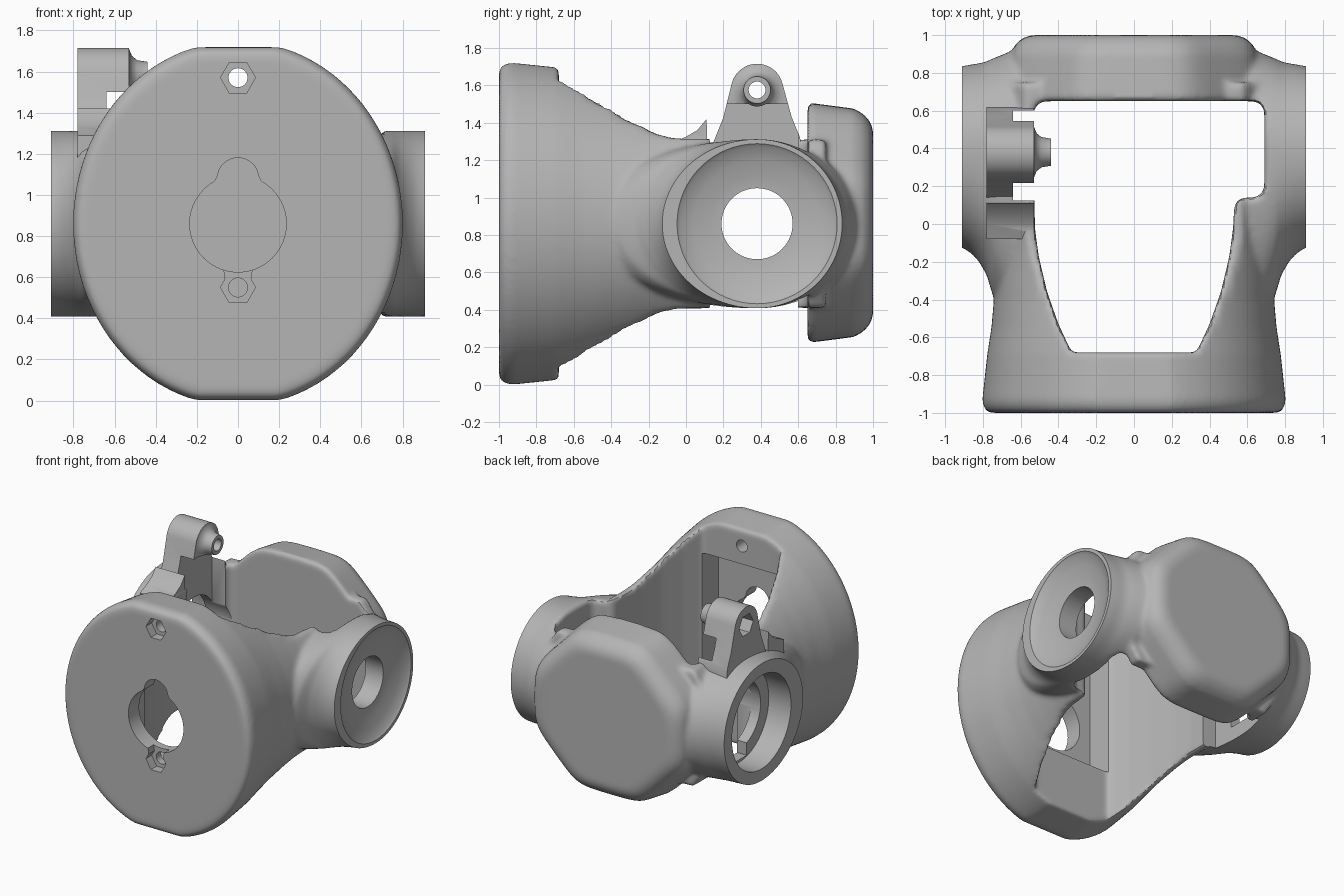
import bpy, bmesh, math
from mathutils import Vector

if "Cube" in bpy.data.objects:
    bpy.data.objects.remove(bpy.data.objects["Cube"])

CZ, HY = 0.86, 0.38          # mid height, hub axis position in y

grey = bpy.data.materials.new("plain grey")
grey.diffuse_color = (0.46, 0.46, 0.46, 1)
grey.use_nodes = True
grey.node_tree.nodes["Principled BSDF"].inputs["Base Color"].default_value = grey.diffuse_color


def loft(name, rings):
    """Skin a list of equal-length rings and cap both ends."""
    bm = bmesh.new()
    vs = [[bm.verts.new(p) for p in r] for r in rings]
    n = len(vs[0])
    for a, b in zip(vs, vs[1:]):
        for i in range(n):
            bm.faces.new((a[i], a[(i + 1) % n], b[(i + 1) % n], b[i]))
    bm.faces.new(vs[0])
    bm.faces.new(vs[-1])
    bmesh.ops.recalc_face_normals(bm, faces=bm.faces)
    me = bpy.data.meshes.new(name)
    bm.to_mesh(me)
    bm.free()
    ob = bpy.data.objects.new(name, me)
    bpy.context.collection.objects.link(ob)
    me.materials.append(grey)
    return ob


def place(p, axis, d):
    """2D point to 3D: x axis uses (y,z), y axis (x,z), z axis (x,y)."""
    return {"x": (d, p[0], p[1]), "y": (p[0], d, p[1]), "z": (p[0], p[1], d)}[axis]


def prism(name, pts, axis, lo, hi):
    return loft(name, [[place(p, axis, d) for p in pts] for d in (lo, hi)])


def rect(a0, a1, b0, b1):
    return [(a0, b0), (a1, b0), (a1, b1), (a0, b1)]


def arc(cx, cy, r, a0=0, a1=360, n=64):
    full = a1 - a0 == 360
    return [(cx + r * math.cos(t), cy + r * math.sin(t)) for t in
            (math.radians(a0 + (a1 - a0) * i / (n if full else n - 1)) for i in range(n))]


def turned(name, axis, c, profile):
    """Stack of circles, profile = (distance, radius)."""
    return loft(name, [[place(p, axis, d) for p in arc(*c, r)] for d, r in profile])


def apply(ob, mod):
    bpy.context.view_layer.objects.active = ob
    bpy.ops.object.modifier_apply(modifier=mod.name)


def boolean(ob, other, op="DIFFERENCE"):
    m = ob.modifiers.new("bool", "BOOLEAN")
    m.operation, m.solver, m.object = op, "MANIFOLD", other
    apply(ob, m)
    bpy.data.objects.remove(other)


ANG = [2 * math.pi * i / 128 for i in range(128)]

# tapered front body: ellipses with flattened top and bottom (y, a, b, flat)
rings = []
for y, a, b, h in [(-1, .755, .835, .81), (-.99, .782, .865, .838), (-.965, .797, .882, .853),
                   (-.93, .803, .89, .86), (-.69, .777, .86, .835), (-.55, .755, .825, .73),
                   (-.4, .742, .78, .62), (-.25, .74, .74, .53), (-.14, .74, .72, .475),
                   (-.05, .74, .72, .455), (.75, .74, .72, .45)]:
    rings.append([(a * math.cos(t), y, CZ + max(-h, min(h, b * math.sin(t)))) for t in ANG])
body = loft("gimbal_frame", rings)

# side hubs, flaring into the body (x, reach to front, reach to back)
half = [(.95, .495, .45), (.91, .505, .455), (.86, .535, .465), (.82, .58, .47), (.78, .65, .48),
        (.75, .75, .495), (.70, .84, .515), (.64, .9, .54), (.5, .92, .56)]
secs = [(-x, l, r) for x, l, r in half] + half[::-1]
hub = loft("hub", [[(x, HY + (r if math.cos(t) > 0 else l) * math.cos(t),
                     CZ + .452 * math.sin(t)) for t in ANG] for x, l, r in secs])
boolean(body, hub, "UNION")


# rounded octagonal back block (y, half width, half height, diagonal reach)
def octagon(w, h, s, p=18):
    out = []
    for t in ANG:
        c, z = abs(math.cos(t)), abs(math.sin(t))
        k = ((c / w) ** p + (z / h) ** p + ((c + z) * .7071 / s) ** p) ** (-1 / p)
        out.append((k * math.cos(t), CZ + .005 + k * math.sin(t)))
    return out


back = [(.645, .67, .62, .645), (.67, .68, .64, .66), (.9, .65, .61, .625), (.95, .63, .58, .6),
        (.985, .59, .54, .56), (1.0, .54, .495, .51)]
boolean(body, loft("back", [[place(p, "y", y) for p in octagon(w, h, s)] for y, w, h, s in back]),
        "UNION")

# vertical cavity through the frame
side = [(.33, -.68), (.4, -.53), (.46, -.36), (.505, -.17), (.525, -.02)]
cavity = (side + [(.53, .08)] + arc(.59, .08, .06, 180, 90, 6) + arc(.63, .2, .06, -90, 0, 6)
          + arc(.63, .59, .06, 0, 90, 6) + arc(-.47, .59, .06, 90, 180, 6)
          + [(-x, y) for x, y in side[::-1]])
boolean(body, prism("cavity", cavity, "z", -.5, 2.5))

# blend everything into one soft cast shape
m = body.modifiers.new("remesh", "REMESH")
m.mode, m.voxel_size = "VOXEL", 0.016
apply(body, m)
m = body.modifiers.new("smooth", "SMOOTH")
m.factor, m.iterations = 0.5, 8
apply(body, m)

# flat hub ends
for s in (-1, 1):
    boolean(body, prism("trim", rect(-2, 2, -1, 3), "x", s * .91, s * 1.3))

# upright tab with its pivot boss on the left hub
tab = ([(-.08, 1.1), (-.08, 1.29), (.0, 1.325), (.06, 1.36), (.11, 1.42), (.115, 1.27), (.14, 1.28),
        (.2, 1.43)] + arc(HY, 1.575, .14, 165, 15, 24) + [(.565, 1.43), (.61, 1.32), (.635, 1.1)])
boolean(body, prism("tab", tab, "x", -.78, -.53), "UNION")
boss = [(-.6, .135), (-.53, .135), (-.515, .1), (-.49, .08), (-.44, .072)]
boolean(body, turned("boss", "x", (HY, 1.575), boss), "UNION")

cuts = [
    # slot under the tab, tab screw hole and nut pocket
    prism("slot", rect(.125, .6, -.5, 1.5), "x", -.64, -.5),
    turned("tab_hole", "x", (HY, 1.575), [(-1, .045), (-.3, .045)]),
    prism("tab_nut", arc(HY, 1.575, .085, n=6), "x", -1, -.66),
    # left hub: deep recess, bearing opening, cable notch
    turned("left_recess", "x", (HY, CZ), [(-1, .36), (-.72, .36)]),
    turned("left_hole", "x", (HY, CZ), [(-1, .26), (-.4, .26)]),
    prism("left_notch", rect(.29, .47, .52, .8), "x", -1, -.5),
    # right hub: shallow dish and through hole
    turned("dish", "x", (HY, CZ), [(.84, .2), (.85, .26), (.87, .34), (.895, .41), (.92, .44)]),
    turned("right_hole", "x", (HY, CZ), [(.5, .19), (1, .19)]),
    # front wall: inner pocket, keyhole opening
    prism("pocket", rect(-.33, .33, .47, 1.43), "y", -.87, -.6),
    turned("front_hole", "y", (0, CZ), [(-1.1, .235), (-.6, .235)]),
    turned("key_top", "y", (0, 1.08), [(-1.1, .1), (-.6, .1)]),
    prism("key_flare", [(-.15, 1.0), (.15, 1.0), (.1, 1.09), (-.1, 1.09)], "y", -1.1, -.8),
    prism("key_neck", [(-.06, .58), (.06, .58), (.075, .68), (-.075, .68)], "y", -1.1, -.93),
]
# front screw holes with hexagonal nut pockets
for z in (.55, 1.57):
    cuts.append(turned("screw", "y", (0, z), [(-1.1, .046), (-.5, .046)]))
    cuts.append(prism("nut", arc(0, z, .085, n=6), "y", -1.1, -.93))
for c in cuts:
    boolean(body, c)

bpy.ops.object.select_all(action="DESELECT")
body.select_set(True)
bpy.context.view_layer.objects.active = body
body.data.materials.clear()
body.data.materials.append(grey)
bpy.ops.object.shade_smooth_by_angle(angle=math.radians(35))
